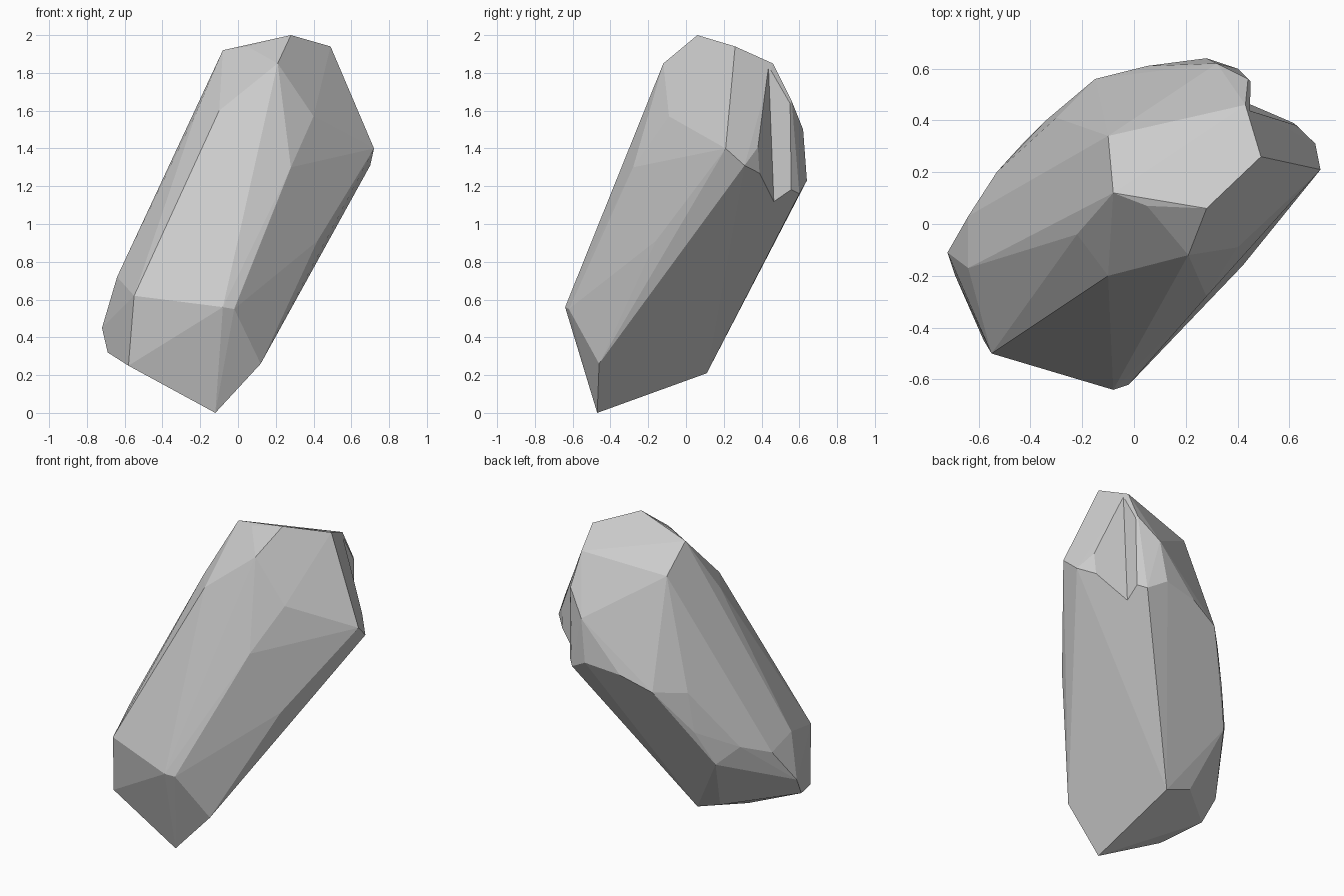
import bpy
import bmesh
from math import radians
from mathutils import Vector

if "Cube" in bpy.data.objects:
    bpy.data.objects.remove(bpy.data.objects["Cube"], do_unlink=True)

# One plain stone colour
stone = bpy.data.materials.new("stone_grey")
stone.use_nodes = True
colour = (0.6, 0.6, 0.6, 1)
stone.diffuse_color = colour
stone.node_tree.nodes["Principled BSDF"].inputs["Base Color"].default_value = colour


def hull_object(name, points, merge_angle):
    """Wrap a convex, flat-faced solid around the given corner points."""
    bm = bmesh.new()
    for point in points:
        bm.verts.new(point)
    result = bmesh.ops.convex_hull(bm, input=bm.verts[:])
    inside = {g for g in result["geom_interior"] if isinstance(g, bmesh.types.BMVert)}
    bmesh.ops.delete(bm, geom=list(inside), context="VERTS")
    bmesh.ops.dissolve_limit(bm, angle_limit=merge_angle,
                             verts=bm.verts[:], edges=bm.edges[:])
    bmesh.ops.recalc_face_normals(bm, faces=bm.faces[:])
    mesh = bpy.data.meshes.new(name)
    bm.to_mesh(mesh)
    bm.free()
    mesh.materials.append(stone)
    obj = bpy.data.objects.new(name, mesh)
    bpy.context.collection.objects.link(obj)
    return obj


# Corners of the leaning boulder, grouped by the ridge they form
crown = [(-.08, .12, 1.92), (-.1, .34, 1.78), (.05, .07, 1.94), (.28, .06, 2),
         (.49, .26, 1.94), (.43, .46, 1.85)]
front_shoulder = [(-.22, -.04, 1.59), (-.1, -.2, 1.6), (.21, -.12, 1.85)]
front_ridge = [(.28, -.28, 1.3), (-.02, -.62, .55), (-.08, -.64, .56),
               (-.35, -.4, 1), (-.55, -.5, .62)]
right_ridge = [(.4, -.09, 1.57), (.53, .14, 1.6), (.72, .21, 1.4), (.7, .31, 1.31),
               (.42, -.16, .91), (.12, -.46, .26)]
back_ridge = [(.44, .56, 1.65), (.32, .62, 1.5), (.28, .64, 1.23), (.4, .6, 1.16),
              (.05, .61, 1.2), (-.15, .56, 1.12), (-.3, .41, 1.1), (-.34, .4, .85)]
left_end = [(-.48, -.12, 1.05), (-.64, -.17, .72), (-.64, .03, .66),
            (-.53, .2, .73), (-.43, .31, .63), (-.72, -.11, .45), (-.69, -.2, .32)]
foot = [(-.58, -.45, .25), (-.12, -.47, 0), (-.25, -.42, .09),
        (-.16, .11, .21), (-.33, .12, .27)]

rock = hull_object("rock", crown + front_shoulder + front_ridge + right_ridge
                   + back_ridge + left_end + foot, radians(3))

# Shallow wedge-shaped chip knocked out behind the right shoulder
valley = [Vector((.45, .43, 2)), Vector((.44, .47, 1))]
middle = (valley[0] + valley[1]) / 2
sides = [Vector((.45, .64, 1.5)), Vector((.67, .36, 1.5))]
chip_points = valley + [v + (side - middle) * 2 for v in valley for side in sides]
chip = hull_object("chip_cutter", chip_points, radians(1))
chip.hide_render = True

cut = rock.modifiers.new("chip", "BOOLEAN")
cut.operation = "DIFFERENCE"
cut.solver = "EXACT"
cut.object = chip
bpy.context.view_layer.objects.active = rock
rock.select_set(True)
bpy.ops.object.modifier_apply(modifier=cut.name)
bpy.data.objects.remove(chip, do_unlink=True)

# Crisp flat facets all over
for face in rock.data.polygons:
    face.use_smooth = False
    face.material_index = 0
